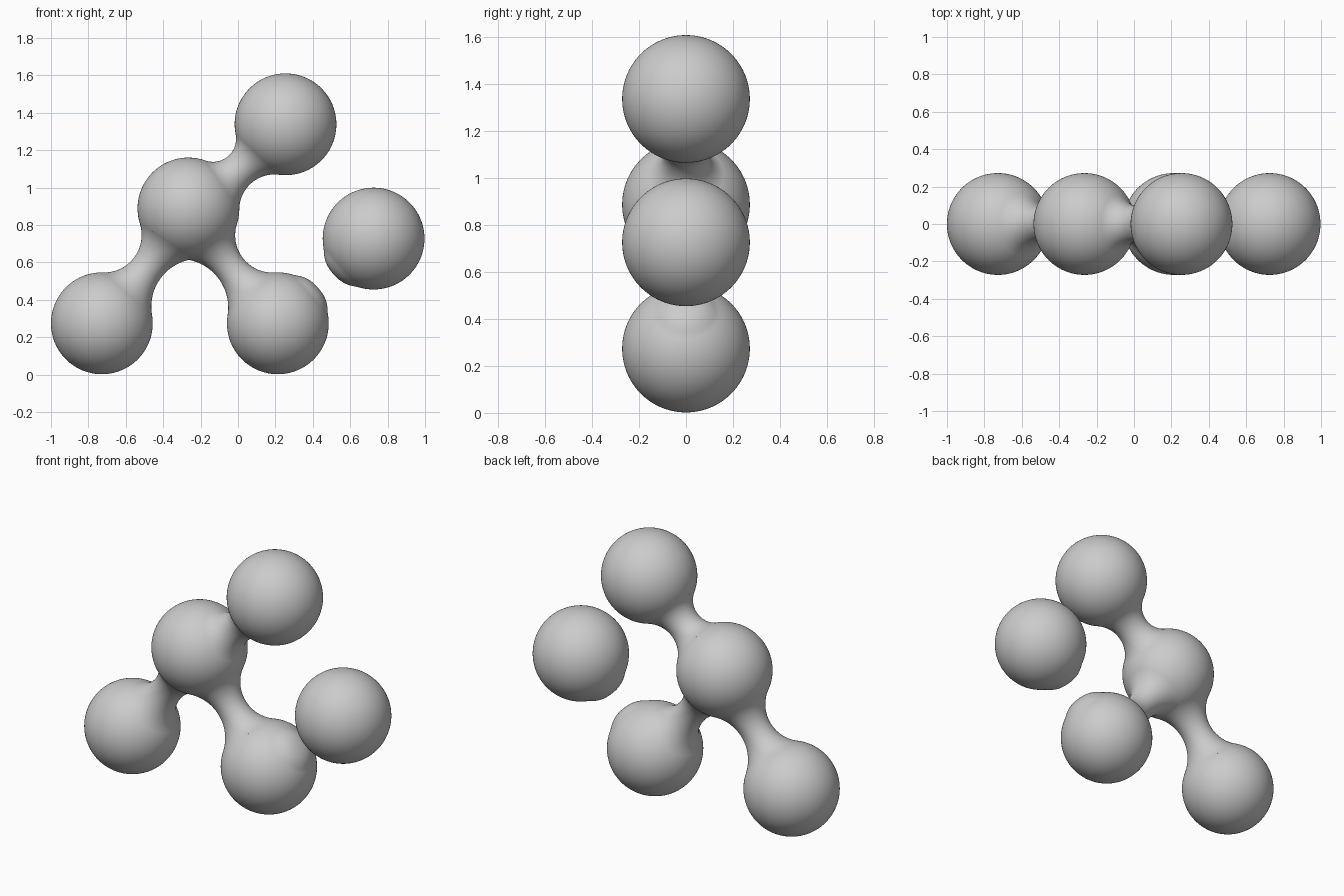
import bpy, bmesh
from math import sin, cos, atan2, pi, hypot
from mathutils import Vector

old = bpy.data.objects.get("Cube")
if old:
    bpy.data.objects.remove(old, do_unlink=True)

RADIUS = 0.272
BALLS = {
    "hub_ball": Vector((-0.265, 0, 0.888)),
    "lower_right_ball": Vector((-0.728, 0, 0.274)),
    "lower_left_ball": Vector((0.213, 0, 0.274)),
    "top_ball": Vector((0.254, 0, 1.338)),
    "loose_ball": Vector((0.725, 0, 0.727)),
}

grey = bpy.data.materials.new("light_grey")
grey.use_nodes = True
grey.diffuse_color = (0.6, 0.6, 0.6, 1)
grey.node_tree.nodes["Principled BSDF"].inputs["Base Color"].default_value = grey.diffuse_color


def finish(name, bm):
    bmesh.ops.recalc_face_normals(bm, faces=bm.faces)
    mesh = bpy.data.meshes.new(name)
    bm.to_mesh(mesh)
    bm.free()
    mesh.materials.append(grey)
    obj = bpy.data.objects.new(name, mesh)
    bpy.context.collection.objects.link(obj)
    bpy.ops.object.select_all(action="DESELECT")
    obj.select_set(True)
    bpy.context.view_layer.objects.active = obj
    bpy.ops.object.shade_smooth_by_angle(angle=0.7)


def ball(name, swell_toward=None):
    """Sphere, with an optional slight swelling toward a neighbour."""
    centre = BALLS[name]
    bm = bmesh.new()
    bmesh.ops.create_icosphere(bm, subdivisions=6, radius=RADIUS)
    for v in bm.verts:
        if swell_toward:
            axis = (BALLS[swell_toward] - centre).normalized()
            near = max(0, (v.co.normalized().dot(axis) - 0.85) / 0.15)
            v.co *= 1 + 0.055 * near * near * (3 - 2 * near)
        v.co += centre
    finish(name, bm)


def neck(name, start, end, waist, lean, inner, sides=64, steps=28):
    """Flared bridge: every meridian is an arc tangent to both balls.
    The waist is wider by lean on the side facing the point inner."""
    a, b = BALLS[start], BALLS[end]
    axis = (b - a).normalized()
    half = (b - a).length / 2
    out = Vector(inner) - a
    out = (out - axis * out.dot(axis)).normalized()
    side = axis.cross(out)
    bm = bmesh.new()
    columns = []
    for i in range(sides):
        phi = 2 * pi * i / sides
        radial = out * cos(phi) + side * sin(phi)
        w = waist + lean * cos(phi)
        arc = (half**2 + w**2 - RADIUS**2) / (2 * (RADIUS - w))
        sweep = atan2(half, w + arc)
        points = []
        for k in range(steps + 1):
            t = sweep * (2 * k / steps - 1)
            points.append(a + axis * (half + arc * sin(t)) + radial * (w + arc - arc * cos(t)))
        # hidden rims tucked inside the balls
        points = [a.lerp(points[0], 0.9)] + points + [b.lerp(points[-1], 0.9)]
        columns.append([bm.verts.new(p) for p in points])
    for i, col in enumerate(columns):
        nxt = columns[(i + 1) % sides]
        for k in range(len(col) - 1):
            bm.faces.new((col[k], col[k + 1], nxt[k + 1], nxt[k]))
    finish(name, bm)


# Balls
for n in ("hub_ball", "lower_right_ball", "top_ball"):
    ball(n)
ball("lower_left_ball", "loose_ball")
ball("loose_ball", "lower_left_ball")

# Necks joining the hub to its three neighbours
between_legs = (-0.26, 0, 0.2)
neck("lower_right_neck", "hub_ball", "lower_right_ball", 0.09, 0.016, between_legs)
neck("lower_left_neck", "hub_ball", "lower_left_ball", 0.085, 0.018, between_legs)
neck("top_neck", "hub_ball", "top_ball", 0.095, 0.023, BALLS["loose_ball"])
